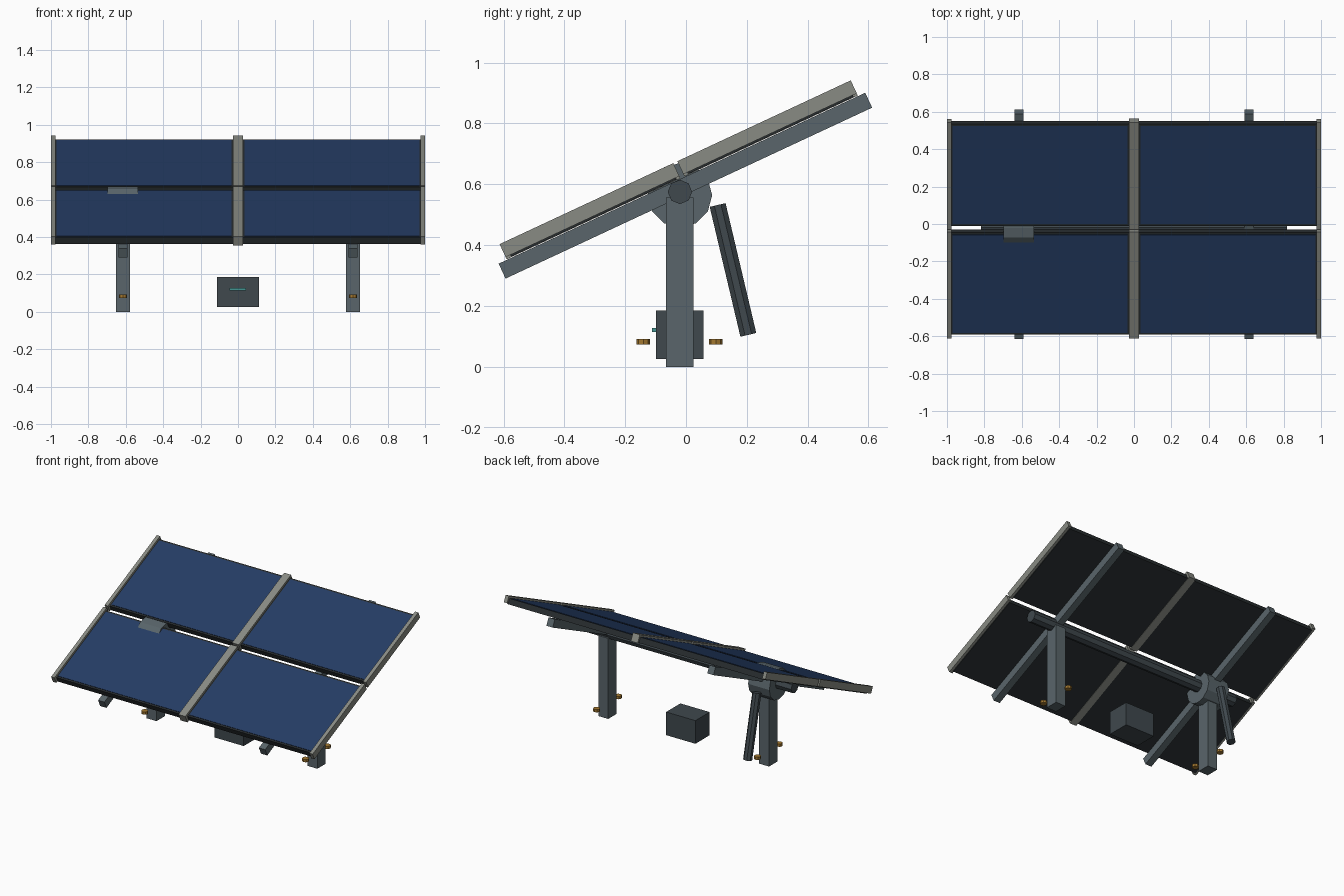
import bpy, bmesh
from math import radians, pi
from mathutils import Matrix, Vector

if "Cube" in bpy.data.objects:
    bpy.data.objects.remove(bpy.data.objects["Cube"])


def mat(name, rgb):
    m = bpy.data.materials.new(name)
    m.diffuse_color = (*rgb, 1)
    m.use_nodes = True
    m.node_tree.nodes["Principled BSDF"].inputs["Base Color"].default_value = m.diffuse_color
    return m


STEEL = mat("steel", (0.10, 0.13, 0.145))
DARK = mat("dark_steel", (0.05, 0.065, 0.075))
BACK = mat("panel_backing", (0.022, 0.027, 0.03))
FRAME = mat("aluminium", (0.25, 0.26, 0.23))
GLASS = mat("solar_glass", (0.018, 0.045, 0.127))
BRASS = mat("brass", (0.37, 0.19, 0.03))
TEAL = mat("teal_light", (0.06, 0.30, 0.29))

# Tilted frame: local y runs up the slope, local z is normal to the panels
PIVOT = Vector((0, -0.02, 0.575))
TILT = Matrix.Translation(PIVOT) @ Matrix.Rotation(radians(25), 4, 'X')


def finish(name, bm, material):
    bmesh.ops.recalc_face_normals(bm, faces=bm.faces)
    me = bpy.data.meshes.new(name)
    bm.to_mesh(me)
    bm.free()
    ob = bpy.data.objects.new(name, me)
    ob.data.materials.append(material)
    bpy.context.collection.objects.link(ob)
    return ob


def box(name, x, y, z, material, frame=Matrix()):
    """Box from (min, max) ranges, optionally in the tilted frame."""
    c = Vector([(a + b) / 2 for a, b in (x, y, z)])
    s = [b - a for a, b in (x, y, z)]
    bm = bmesh.new()
    bmesh.ops.create_cube(bm, size=1, matrix=frame @ Matrix.Translation(c) @ Matrix.Diagonal((*s, 1)))
    return finish(name, bm, material)


def rod(name, a, b, r, sides, material, spin=0):
    """Flat-sided cylinder between two points."""
    a, b = Vector(a), Vector(b)
    d = b - a
    m = (Matrix.Translation((a + b) / 2) @ d.to_track_quat('Z', 'Y').to_matrix().to_4x4()
         @ Matrix.Rotation(spin, 4, 'Z'))
    bm = bmesh.new()
    bmesh.ops.create_cone(bm, cap_ends=True, segments=sides, radius1=r, radius2=r, depth=d.length, matrix=m)
    return finish(name, bm, material)


# Posts, sloping support rails and anchor bolts on both sides
for side, sx in (("left", -1), ("right", 1)):
    cx = 0.615 * sx
    box(f"post_{side}", (cx - 0.0375, cx + 0.0375), (-0.065, 0.025), (0, 0.557), STEEL)
    box(f"support_rail_{side}", (cx - 0.024, cx + 0.024), (-0.64, 0.69), (-0.016, 0.038), STEEL, TILT)
    for end, by in (("front", -0.14), ("back", 0.098)):
        rod(f"anchor_bolt_{side}_{end}", (cx, by, 0.073), (cx, by, 0.092), 0.022, 8, BRASS)

# Torque tube with drive housing and damper strut
rod("torque_tube", (-0.818, -0.02, 0.575), (0.818, -0.02, 0.575), 0.04, 8, DARK)
rod("drive_housing", (-0.697, -0.02, 0.564), (-0.535, -0.02, 0.564), 0.106, 12, STEEL)
rod("damper_strut", (-0.615, 0.104, 0.532), (-0.615, 0.205, 0.105), 0.029, 8, DARK, pi / 8)

# Control box with status light
box("control_box", (-0.112, 0.112), (-0.098, 0.057), (0.025, 0.185), DARK)
box("status_light", (-0.045, 0.042), (-0.112, -0.097), (0.115, 0.127), TEAL)

# Two rows of panels: backing tray, glass and frame bars
for row, b0, b1, u0, u1 in (("lower", -0.61, 0.02, -0.593, 0.008),
                            ("upper", 0.035, 0.664, 0.049, 0.65)):
    for side, sx in (("left", -1), ("right", 1)):
        xs = sorted((0.02 * sx, 0.982 * sx))
        box(f"panel_tray_{row}_{side}", xs, (u0, u1), (0.042, 0.08), BACK, TILT)
        xs = sorted((0.034 * sx, 0.97 * sx))
        box(f"panel_glass_{row}_{side}", xs, (u0 + 0.012, u1 - 0.012), (0.076, 0.083), GLASS, TILT)
        xs = sorted((0.975 * sx, 1.0 * sx))
        box(f"end_bar_{row}_{side}", xs, (b0, b1), (0.048, 0.095), FRAME, TILT)
    box(f"middle_bar_{row}", (-0.026, 0.026), (b0, b1), (0.04, 0.095), FRAME, TILT)
